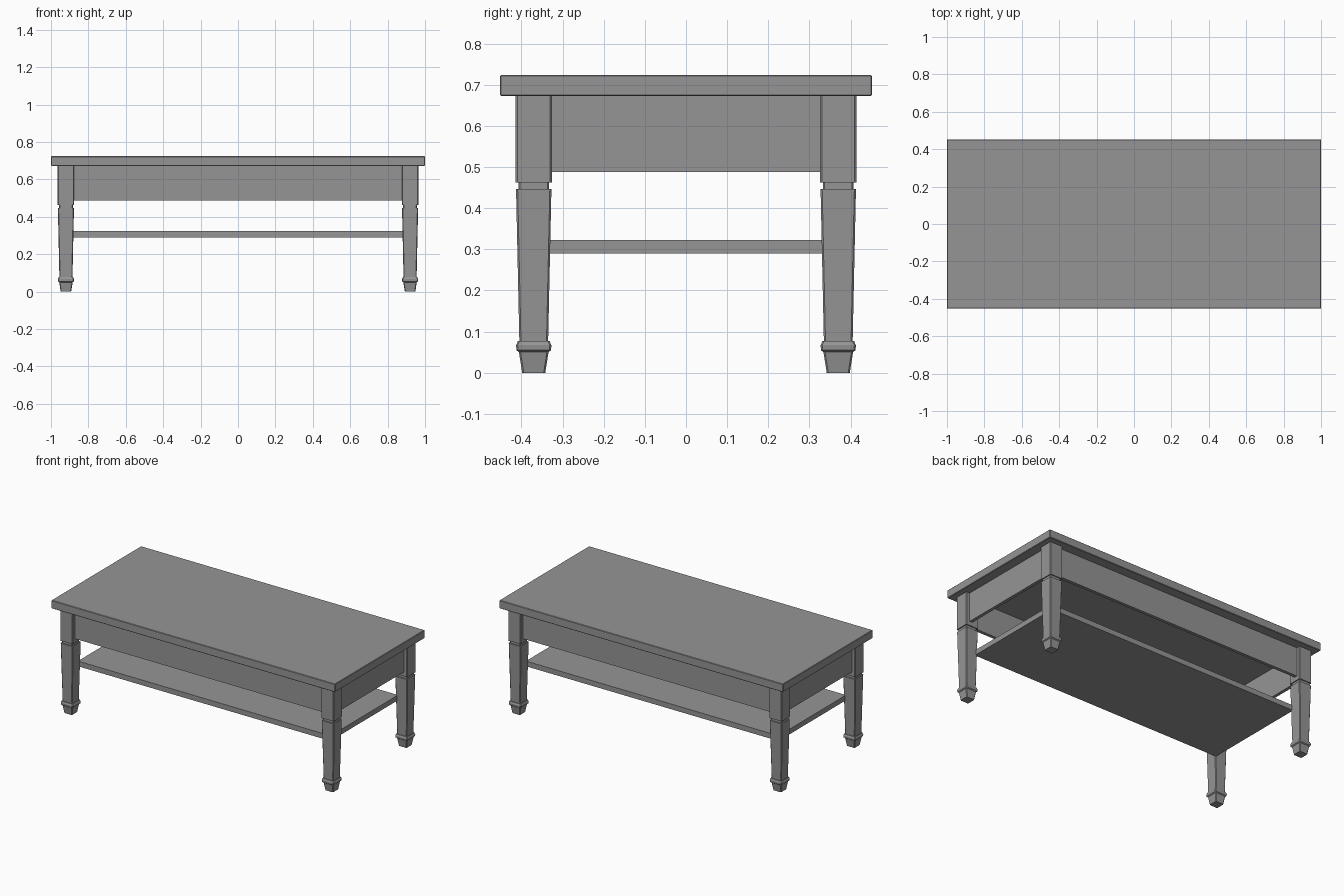
import bpy, bmesh

cube = bpy.data.objects.get("Cube")
if cube:
    bpy.data.objects.remove(cube, do_unlink=True)

GREY = (0.3, 0.3, 0.3, 1.0)
paint = bpy.data.materials.new("grey_paint")
paint.use_nodes = True
paint.diffuse_color = GREY
paint.node_tree.nodes["Principled BSDF"].inputs["Base Color"].default_value = GREY


def add_object(name, bm):
    bmesh.ops.recalc_face_normals(bm, faces=bm.faces)
    mesh = bpy.data.meshes.new(name)
    bm.to_mesh(mesh)
    bm.free()
    mesh.materials.append(paint)
    obj = bpy.data.objects.new(name, mesh)
    bpy.context.collection.objects.link(obj)
    return obj


def box(name, x, y, z, bevel=0):
    """Box from (min, max) pairs, with an optional small chamfer."""
    bm = bmesh.new()
    bmesh.ops.create_cube(bm, size=1)
    for v in bm.verts:
        v.co = [lo + (c + 0.5) * (hi - lo) for c, (lo, hi) in zip(v.co, (x, y, z))]
    if bevel:
        bmesh.ops.bevel(bm, geom=bm.edges[:], offset=bevel, segments=1, affect='EDGES')
    return add_object(name, bm)


def section(bm, half, z, cx, cy, cut=0.004):
    """Square ring with chamfered corners."""
    i = half - cut
    pts = [(half, -i), (half, i), (i, half), (-i, half),
           (-half, i), (-half, -i), (-i, -half), (i, -half)]
    return [bm.verts.new((cx + x, cy + y, z)) for x, y in pts]


# half width and height from foot to top: foot, collar, taper, groove, block
LEG = [(0.028, 0), (0.036, 0.05), (0.042, 0.055), (0.043, 0.067),
       (0.041, 0.071), (0.039, 0.077), (0.035, 0.077), (0.043, 0.446),
       (0.037, 0.446), (0.037, 0.462), (0.044, 0.462), (0.044, 0.675)]


def leg(name, cx, cy):
    bm = bmesh.new()
    rings = [section(bm, half, z, cx, cy) for half, z in LEG]
    for a, b in zip(rings, rings[1:]):
        for k in range(len(a)):
            n = (k + 1) % len(a)
            bm.faces.new((a[k], a[n], b[n], b[k]))
    bm.faces.new(rings[0])
    bm.faces.new(rings[-1])
    return add_object(name, bm)


# Top and lower shelf
box("table_top", (-1, 1), (-0.452, 0.452), (0.672, 0.724), bevel=0.003)
box("lower_shelf", (-0.89, 0.89), (-0.34, 0.34), (0.29, 0.323))

# Four legs
for side, sx in (("left", 1), ("right", -1)):
    for end, sy in (("front", -1), ("back", 1)):
        leg(f"{end}_{side}_leg", sx * 0.92, sy * 0.37)

# Apron boards, open underneath
APRON_Z = (0.488, 0.675)
for end, s in (("front", -1), ("back", 1)):
    box(end + "_apron", (-0.9, 0.9), sorted((s * 0.37, s * 0.39)), APRON_Z)
for side, s in (("left", 1), ("right", -1)):
    box(side + "_apron", sorted((s * 0.92, s * 0.94)), (-0.35, 0.35), APRON_Z)
